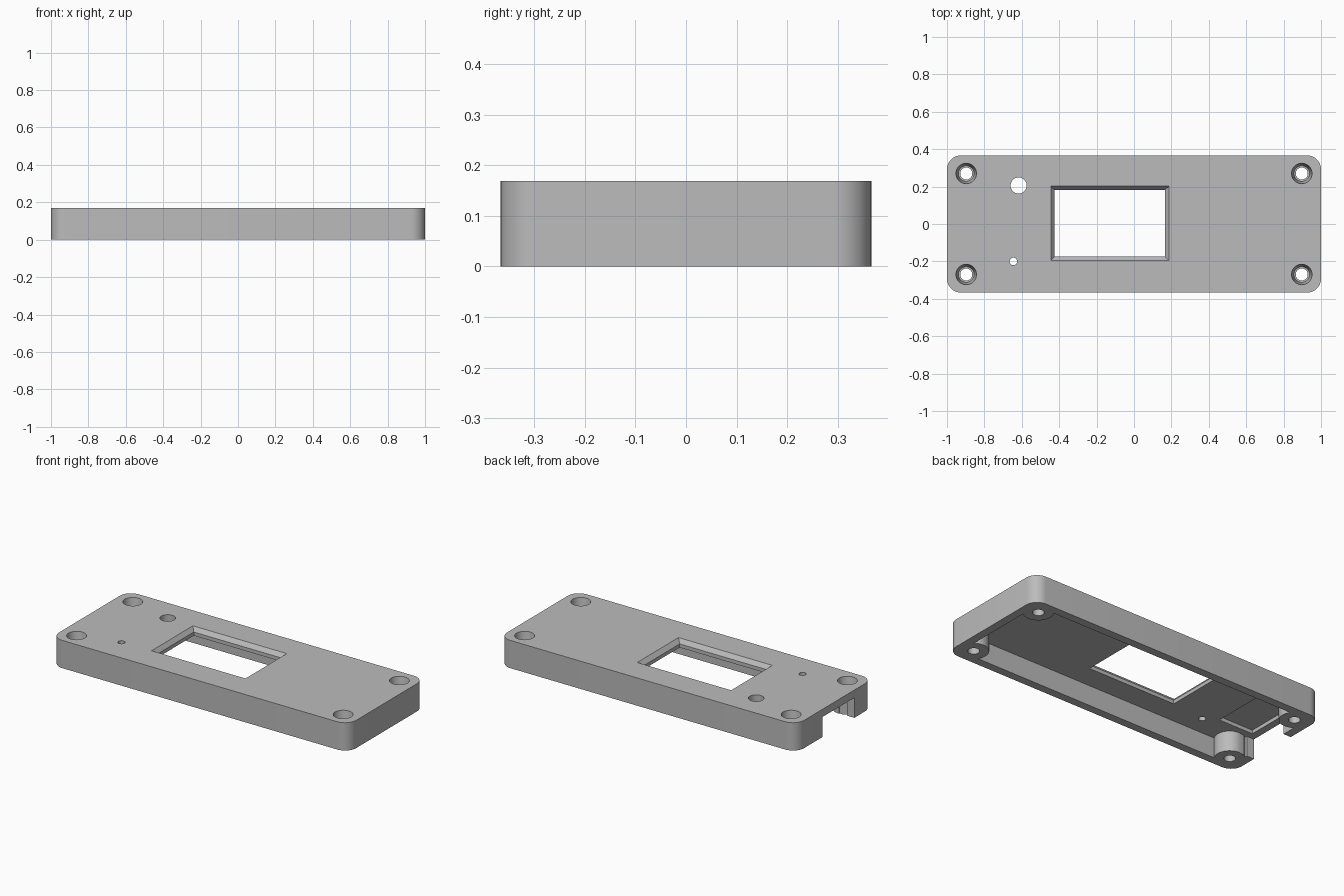
import bpy, bmesh, math

if "Cube" in bpy.data.objects:
    bpy.data.objects.remove(bpy.data.objects["Cube"], do_unlink=True)

W, D, H = 1.0, 0.367, 0.169     # half width, half depth, height
ROOF = 0.122                    # underside of the top plate
WALL = 0.05
SX, SY = 0.897, 0.27            # screw positions

grey = bpy.data.materials.new("plain grey")
grey.use_nodes = True
colour = (0.5, 0.5, 0.5, 1)
grey.diffuse_color = colour
grey.node_tree.nodes["Principled BSDF"].inputs["Base Color"].default_value = colour


def loft(name, rings):
    """Closed solid through a stack of equal-length rings of points."""
    bm = bmesh.new()
    loops = [[bm.verts.new(p) for p in ring] for ring in rings]
    n = len(loops[0])
    bm.faces.new(loops[0][::-1])
    bm.faces.new(loops[-1])
    for a, b in zip(loops, loops[1:]):
        for i in range(n):
            j = (i + 1) % n
            bm.faces.new((a[i], a[j], b[j], b[i]))
    bmesh.ops.recalc_face_normals(bm, faces=bm.faces)
    mesh = bpy.data.meshes.new(name)
    bm.to_mesh(mesh)
    bm.free()
    mesh.materials.append(grey)
    ob = bpy.data.objects.new(name, mesh)
    bpy.context.collection.objects.link(ob)
    return ob


def rounded(hw, hd, r, z, steps=10):
    pts = []
    for k, (sx, sy) in enumerate([(1, 1), (-1, 1), (-1, -1), (1, -1)]):
        for i in range(steps + 1):
            a = math.pi / 2 * (k + i / steps)
            pts.append((sx * (hw - r) + r * math.cos(a), sy * (hd - r) + r * math.sin(a), z))
    return pts


def rect(x0, x1, y0, y1, z):
    return [(x0, y0, z), (x1, y0, z), (x1, y1, z), (x0, y1, z)]


def box(name, x0, x1, y0, y1, z0, z1):
    return loft(name, [rect(x0, x1, y0, y1, z) for z in (z0, z1)])


def turned(name, x, y, profile, n=40):
    """Round solid from (radius, height) pairs."""
    return loft(name, [[(x + r * math.cos(2 * math.pi * i / n),
                         y + r * math.sin(2 * math.pi * i / n), z) for i in range(n)]
                       for r, z in profile])


def combine(target, tool, operation):
    mod = target.modifiers.new(operation.lower(), 'BOOLEAN')
    mod.operation = operation
    mod.solver = 'EXACT'
    mod.object = tool
    bpy.context.view_layer.objects.active = target
    bpy.ops.object.modifier_apply(modifier=mod.name)
    bpy.data.objects.remove(tool, do_unlink=True)


# Outer shell, hollowed from below
cover = loft("enclosure_cover", [rounded(W, D, 0.075, z) for z in (0, H)])
cavity = loft("cavity", [rounded(W - WALL, D - WALL, 0.03, z) for z in (-0.1, ROOF)])
combine(cover, cavity, 'DIFFERENCE')

corners = [(sx * SX, sy * SY) for sx in (-1, 1) for sy in (-1, 1)]

# Screw bosses
for x, y in corners:
    combine(cover, turned("boss", x, y, [(0.084, 0), (0.084, ROOF + 0.02)]), 'UNION')

# Connector opening in the end wall and shallow pocket in the roof
combine(cover, box("connector_opening", -1.1, -0.9, -0.19, 0.117, -0.1, ROOF), 'DIFFERENCE')
combine(cover, box("roof_pocket", -0.955, -0.725, -0.15, 0.18, ROOF - 0.03, ROOF + 0.022), 'DIFFERENCE')

# Display window with sloped rim
window = loft("window", [
    rect(-0.425, 0.165, -0.175, 0.182, 0.05),
    rect(-0.425, 0.165, -0.175, 0.182, H - 0.025),
    rect(-0.445, 0.187, -0.195, 0.202, H),
    rect(-0.445, 0.187, -0.195, 0.202, H + 0.1)])
combine(cover, window, 'DIFFERENCE')

# Recessed screw holes
for x, y in corners:
    hole = turned("screw_hole", x, y, [(0.032, -0.1), (0.032, 0.07), (0.042, 0.071),
                                       (0.055, H), (0.055, H + 0.1)])
    combine(cover, hole, 'DIFFERENCE')

# Button hole and indicator hole
for x, y, r in ((-0.617, 0.206, 0.043), (-0.645, -0.2, 0.02)):
    combine(cover, turned("round_hole", x, y, [(r, 0.05), (r, H + 0.1)]), 'DIFFERENCE')

# Smooth curved walls, keep edges crisp
bpy.ops.object.select_all(action='DESELECT')
cover.select_set(True)
bpy.context.view_layer.objects.active = cover
bpy.ops.object.shade_smooth_by_angle(angle=math.radians(30))
